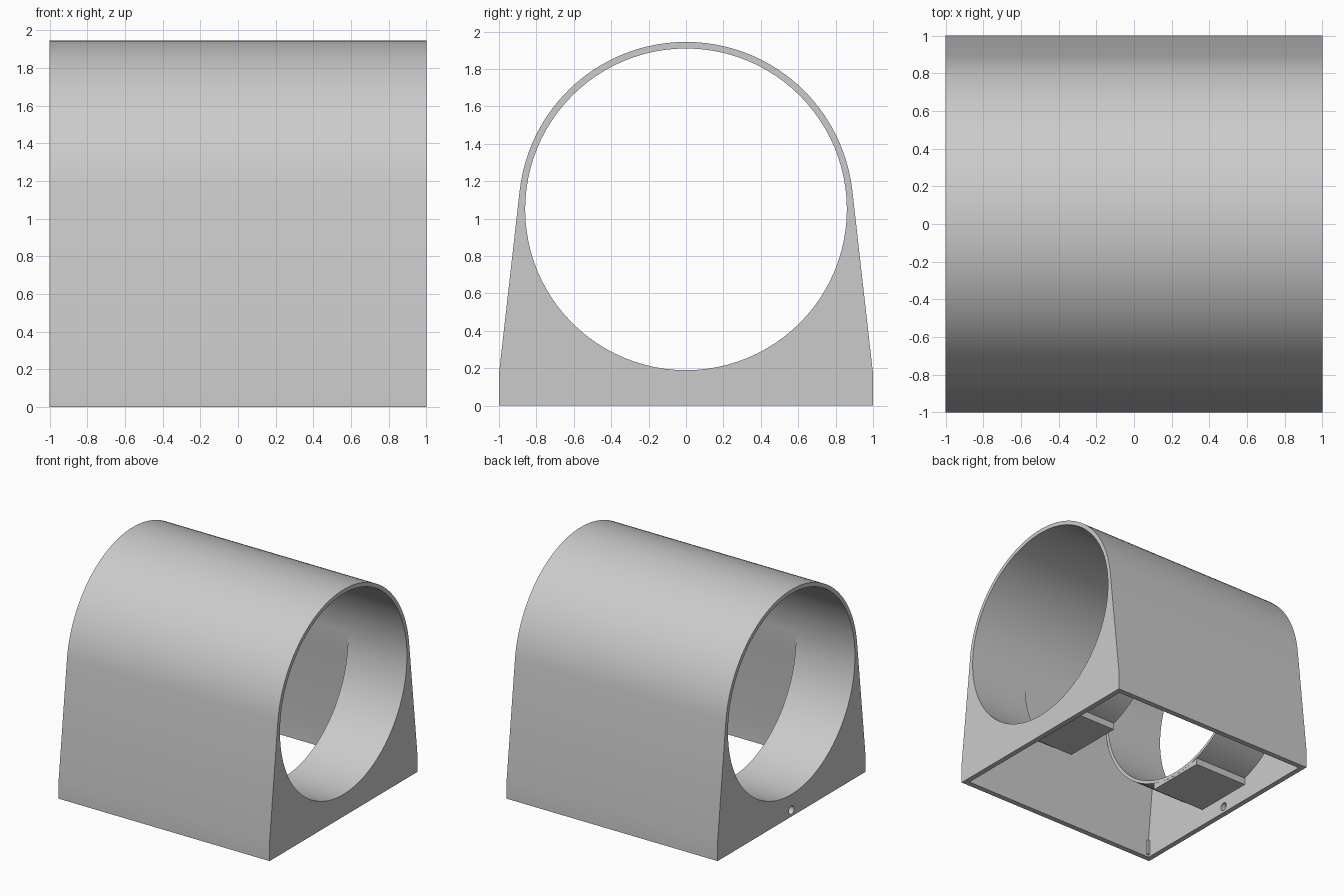
import bpy, bmesh, math

if "Cube" in bpy.data.objects:
    bpy.data.objects.remove(bpy.data.objects["Cube"])

CZ = 1.05      # height of the bore axis
BORE = 0.86    # bore radius
SEG = 96

grey = bpy.data.materials.new("plain_grey")
grey.diffuse_color = (0.6, 0.6, 0.6, 1)
grey.use_nodes = True
grey.node_tree.nodes["Principled BSDF"].inputs["Base Color"].default_value = grey.diffuse_color


def extrude_x(name, pts, x0, x1):
    """Solid prism of a (y, z) outline running from x0 to x1."""
    bm = bmesh.new()
    a = [bm.verts.new((x0, y, z)) for y, z in pts]
    b = [bm.verts.new((x1, y, z)) for y, z in pts]
    n = len(pts)
    bm.faces.new(a)
    bm.faces.new(b[::-1])
    for i in range(n):
        bm.faces.new((a[i], b[i], b[(i + 1) % n], a[(i + 1) % n]))
    bmesh.ops.recalc_face_normals(bm, faces=bm.faces[:])
    me = bpy.data.meshes.new(name)
    bm.to_mesh(me)
    bm.free()
    me.materials.append(grey)
    ob = bpy.data.objects.new(name, me)
    bpy.context.collection.objects.link(ob)
    return ob


def arc(r, a0, a1, n):
    return [(r * math.cos(a0 + (a1 - a0) * i / n),
             CZ + r * math.sin(a0 + (a1 - a0) * i / n)) for i in range(n + 1)]


def arch(w, knee, r, bottom):
    """Vertical foot, then a slope tangent to a round top."""
    t = math.atan2(knee - CZ, w) + math.acos(r / math.hypot(w, knee - CZ))
    return [(-w, bottom), (w, bottom), (w, knee)] + \
        arc(r, t, math.pi - t, SEG // 2) + [(-w, knee)]


def circle(r):
    return arc(r, 0, 2 * math.pi, SEG)[:-1]


def combine(ob, other, op):
    bpy.context.view_layer.objects.active = ob
    m = ob.modifiers.new(op, 'BOOLEAN')
    m.operation, m.solver, m.object = op, 'EXACT', other
    bpy.ops.object.modifier_apply(modifier=m.name)
    bpy.data.objects.remove(other)


# hollow housing, open at the bottom
housing = extrude_x("housing", arch(1.0, 0.17, 0.895, 0), -1, 1)
combine(housing, extrude_x("cavity", arch(0.953, 0.17, 0.858, -0.2), -0.955, 0.955),
        'DIFFERENCE')

# collar at each end, with a flat pad below
for s in (-1, 1):
    x0, x1 = sorted((s * 0.44, s * 0.98))
    combine(housing, extrude_x("collar", circle(0.888), x0, x1), 'UNION')
    pad = [(-0.27, 0.145), (0.27, 0.145), (0.27, 0.4), (-0.27, 0.4)]
    combine(housing, extrude_x("pad", pad, x0 + 0.001, x1 - 0.001), 'UNION')

# bore right through
combine(housing, extrude_x("bore", circle(BORE), -1.2, 1.2), 'DIFFERENCE')

# small cable hole low in the left end
hole = [(0.035 * math.cos(i * math.pi / 12), 0.055 + 0.035 * math.sin(i * math.pi / 12))
        for i in range(24)]
combine(housing, extrude_x("cable_hole", hole, -1.2, -0.9), 'DIFFERENCE')

# small fillet posts in the inner bottom corners
for sx in (-1, 1):
    for sy in (-1, 1):
        x0, x1 = sorted((sx * 0.97, sx * 0.935))
        y0, y1 = sorted((sy * 0.97, sy * 0.935))
        extrude_x("corner_post", [(y0, 0.02), (y1, 0.02), (y1, 0.15), (y0, 0.15)], x0, x1)

bpy.ops.object.select_all(action='DESELECT')
housing.select_set(True)
bpy.context.view_layer.objects.active = housing
bpy.ops.object.shade_smooth_by_angle(angle=math.radians(20))
